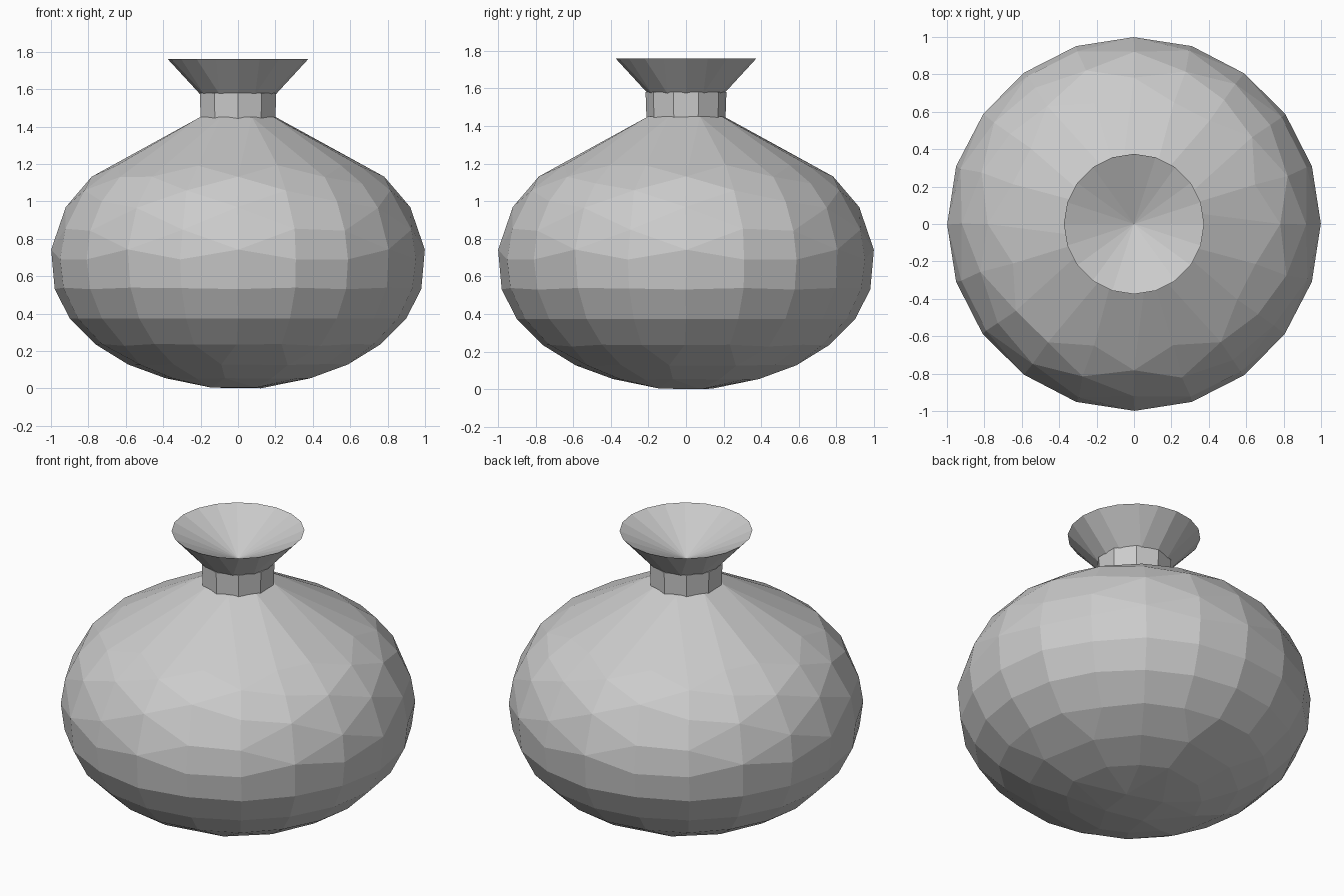
import bpy
import bmesh
from math import sin, cos, tau

cube = bpy.data.objects.get("Cube")
if cube:
    bpy.data.objects.remove(cube, do_unlink=True)

clay = bpy.data.materials.new("grey_clay")
clay.use_nodes = True
grey = (0.6, 0.6, 0.6, 1)
clay.diffuse_color = grey
clay.node_tree.nodes["Principled BSDF"].inputs["Base Color"].default_value = grey


def lathe(name, profile, sides, keep=1.0):
    """Revolve (radius, height) points; radius 0 closes to a point."""
    bm = bmesh.new()
    rings = []
    for r, z in profile:
        if r == 0:
            rings.append([bm.verts.new((0, 0, z))] * sides)
        else:
            rings.append([bm.verts.new((r * sin(tau * i / sides), -r * cos(tau * i / sides), z))
                          for i in range(sides)])
    for low, high in zip(rings, rings[1:]):
        for i in range(sides):
            j = (i + 1) % sides
            bm.faces.new(list(dict.fromkeys((low[i], low[j], high[j], high[i]))))
    bmesh.ops.recalc_face_normals(bm, faces=bm.faces)
    mesh = bpy.data.meshes.new(name)
    bm.to_mesh(mesh)
    bm.free()
    mesh.materials.append(clay)
    obj = bpy.data.objects.new(name, mesh)
    bpy.context.collection.objects.link(obj)
    # Irregular chiselled facets
    if keep < 1:
        mod = obj.modifiers.new("facets", "DECIMATE")
        mod.ratio = keep
    return obj


# Squat round body
lathe("body", [(0, 0), (0.16, 0.005), (0.31, 0.035), (0.45, 0.075), (0.59, 0.13),
               (0.71, 0.2), (0.81, 0.28), (0.9, 0.375), (0.955, 0.475), (0.99, 0.58),
               (1.0, 0.69), (0.985, 0.8), (0.95, 0.905), (0.9, 1.0), (0.82, 1.095),
               (0.7, 1.18), (0.46, 1.315), (0.21, 1.45), (0, 1.46)], 20, 0.5)

# Short collar
lathe("neck", [(0, 1.43), (0.21, 1.44), (0.215, 1.58), (0, 1.58)], 10)

# Flared mouth with a conical hollow
lathe("flared_mouth", [(0, 1.56), (0.2, 1.57), (0.375, 1.76), (0, 1.585)], 20, 0.8)
